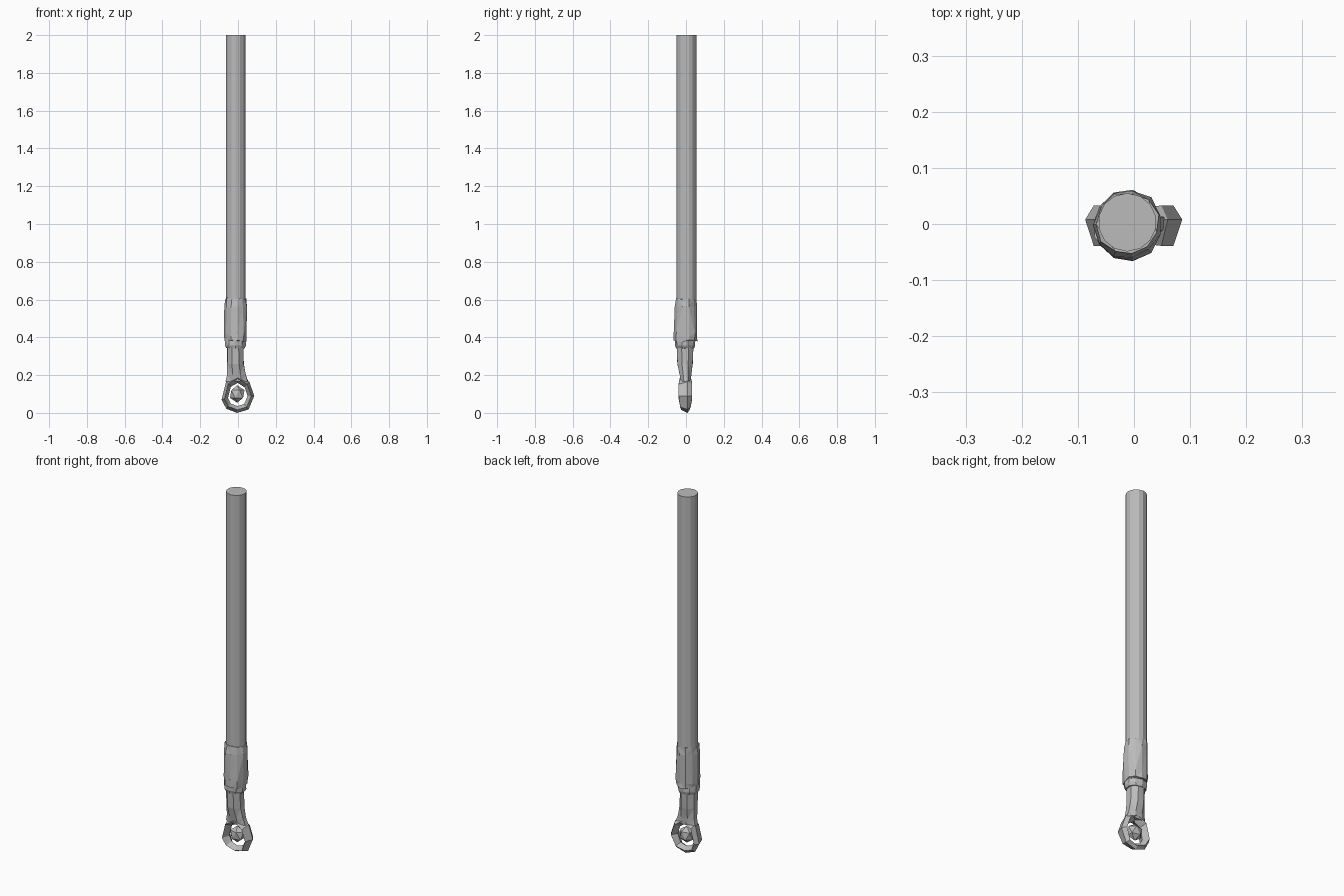
import bpy, bmesh, math, random
from mathutils import Vector

random.seed(4)
if "Cube" in bpy.data.objects:
    bpy.data.objects.remove(bpy.data.objects["Cube"], do_unlink=True)

steel = bpy.data.materials.new("worn grey steel")
GREY = (0.5, 0.5, 0.5, 1)
steel.use_nodes = True
steel.diffuse_color = GREY
steel.node_tree.nodes["Principled BSDF"].inputs["Base Color"].default_value = GREY


def finish(name, bm):
    bmesh.ops.recalc_face_normals(bm, faces=bm.faces)
    mesh = bpy.data.meshes.new(name)
    bm.to_mesh(mesh)
    bm.free()
    mesh.materials.append(steel)
    obj = bpy.data.objects.new(name, mesh)
    bpy.context.collection.objects.link(obj)
    return obj


def loft(name, sections, sides, jitter=0.0, z_jitter=0.0):
    """Skin oval sections given as (x, y, z, radius x, radius y)."""
    bm = bmesh.new()
    rings = []
    for cx, cy, cz, rx, ry in sections:
        ring = []
        for i in range(sides):
            a = math.tau * (i + 0.5) / sides
            k = 1 - random.random() * jitter
            z = cz - random.random() * z_jitter
            ring.append(bm.verts.new((cx + rx * k * math.cos(a), cy + ry * k * math.sin(a), z)))
        rings.append(ring)
    for low, high in zip(rings, rings[1:]):
        for i in range(sides):
            j = (i + 1) % sides
            bm.faces.new((low[i], low[j], high[j], high[i]))
    bm.faces.new(rings[0])
    bm.faces.new(rings[-1])
    if jitter:
        bmesh.ops.triangulate(bm, faces=bm.faces)
    return finish(name, bm)


# Long rod
loft("rod", [(-0.012, 0.003, 0.38, 0.052, 0.052), (-0.012, 0.003, 2, 0.052, 0.052)], 14)

# Crumpled sleeve around the rod, with a ragged upper lip
loft("sleeve", [(-0.011, -0.002, 0.39, 0.062, 0.066),
                (-0.011, -0.002, 0.42, 0.064, 0.066),
                (-0.011, -0.002, 0.57, 0.062, 0.063),
                (-0.011, 0.0, 0.612, 0.058, 0.059)], 11, 0.1, 0.015)

# Narrow collar below the sleeve
loft("collar", [(-0.013, -0.004, 0.345, 0.053, 0.05),
                (-0.013, -0.005, 0.358, 0.061, 0.056),
                (-0.013, -0.005, 0.392, 0.061, 0.057)], 10, 0.06, 0.004)

# Shank widening into the eye
loft("shank", [(-0.006, 0, 0.165, 0.066, 0.03),
               (-0.008, -0.002, 0.2, 0.055, 0.034),
               (-0.013, -0.005, 0.26, 0.049, 0.045),
               (-0.014, -0.005, 0.35, 0.048, 0.049)], 8, 0.06)

# Faceted eye: outer corner x, z and half depth y, going round the loop
corners = [(0.086, 0.09, 0.036), (0.06, 0.165, 0.036), (0, 0.205, 0.03), (-0.062, 0.17, 0.036),
           (-0.087, 0.07, 0.036), (-0.062, 0.022, 0.028), (-0.005, 0, 0.022), (0.056, 0.018, 0.028)]
centre = Vector((-0.002, 0, 0.09))
bm = bmesh.new()
loops = []
for x, z, depth in corners:
    outer = Vector((x, 0, z))
    mid = centre.lerp(outer, 0.82)
    inner = centre.lerp(outer, 0.6)
    shift = Vector((0, -0.003, 0))
    side = Vector((0, depth, 0))
    points = (outer + Vector((0, 0.008, 0)), mid + side + shift, inner, mid - side + shift)
    loops.append([bm.verts.new(p) for p in points])
for n, here in enumerate(loops):
    there = loops[(n + 1) % len(loops)]
    for i in range(4):
        j = (i + 1) % 4
        bm.faces.new((here[i], here[j], there[j], there[i]))
bmesh.ops.triangulate(bm, faces=bm.faces)
finish("eye_ring", bm)

# Faceted ball held within the eye
bm = bmesh.new()
bmesh.ops.create_icosphere(bm, subdivisions=1, radius=1)
for v in bm.verts:
    v.co = Vector((-0.004 + v.co.x * 0.043, v.co.y * 0.033, 0.1 + v.co.z * 0.046))
finish("eye_ball", bm)
